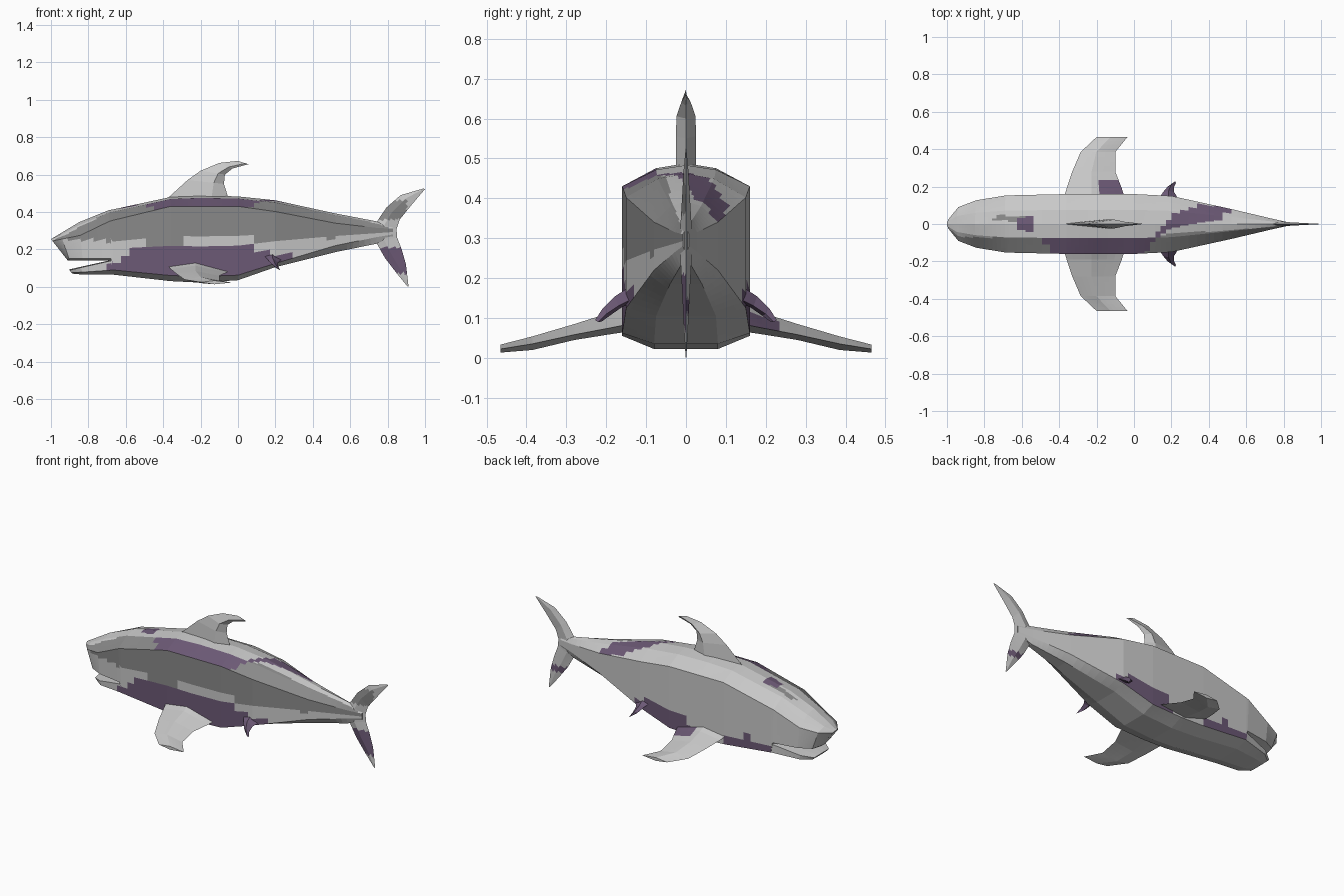
import bpy, bmesh
from mathutils import Vector


def material(name, col):
    m = bpy.data.materials.new(name)
    m.diffuse_color = (*col, 1)
    return m


MATS = [material("light_grey", (0.58, 0.58, 0.58)),
        material("slate_grey", (0.25, 0.25, 0.25)),
        material("dull_purple", (0.15, 0.10, 0.18))]
LIGHT, SLATE, PURPLE = 0, 1, 2


def inside(px, py, poly):
    """Even-odd point in polygon test."""
    hit = False
    for (ax, ay), (bx, by) in zip(poly, poly[1:] + poly[:1]):
        if (ay > py) != (by > py) and px < ax + (py - ay) / (by - ay) * (bx - ax):
            hit = not hit
    return hit


def loft(name, rings, rule=None, cuts=0):
    """Skin closed rings, optionally refine so paint patches get crisp borders."""
    bm = bmesh.new()
    vs = [[bm.verts.new(p) for p in r] for r in rings]
    n = len(rings[0])
    for a, b in zip(vs, vs[1:]):
        for i in range(n):
            j = (i + 1) % n
            bm.faces.new((a[i], a[j], b[j], b[i]))
    if cuts:
        bmesh.ops.subdivide_edges(bm, edges=bm.edges[:], cuts=cuts, use_grid_fill=True)
    bmesh.ops.holes_fill(bm, edges=[e for e in bm.edges if e.is_boundary], sides=0)
    bmesh.ops.recalc_face_normals(bm, faces=bm.faces[:])
    if rule:
        for f in bm.faces:
            f.material_index = rule(f.calc_center_median(), f.normal)
    me = bpy.data.meshes.new(name)
    bm.to_mesh(me)
    bm.free()
    for m in MATS:
        me.materials.append(m)
    ob = bpy.data.objects.new(name, me)
    bpy.context.collection.objects.link(ob)
    return ob


def hull_ring(xt, xb, zt, zs, zl, zb, w):
    """Slab-sided section: crown, shoulder, lower flank, keel."""
    half = [(0, zt), (0.47 * w, zt - 0.22 * (zt - zs)), (w, zs), (w, zl), (0.5 * w, zb), (0, zb)]
    pts = half + [(-y, z) for y, z in half[-2:0:-1]]
    return [(xt + (xb - xt) * (zt - z) / (zt - zb), y, z) for y, z in pts]


def fin_ring(lead, trail, thick, ridge=0.5):
    """Diamond section between leading and trailing edge."""
    a, b, t = Vector(lead), Vector(trail), Vector(thick)
    m = a.lerp(b, ridge)
    return [a, m + t, b, m - t]


# Paint patches: side patches in x,z and back patches in x,y
FLANK_PURPLE = [(-0.72, 0.06), (-0.70, 0.11), (-0.60, 0.16), (-0.50, 0.235), (-0.20, 0.24), (-0.19, 0.20),
                (0.05, 0.21), (0.20, 0.175), (0.30, 0.165), (0.22, 0.10), (0.0, 0.05), (-0.35, 0.05)]
FLANK_LIGHT = [(-1.1, 0.26), (-0.80, 0.25), (-0.50, 0.235), (-0.15, 0.25), (0.50, 0.26), (0.74, 0.29),
               (1.1, 0.30), (1.1, -0.1), (-1.1, -0.1)]
FAR_PURPLE = [[(-0.75, 0.05), (-0.70, 0.12), (-0.50, 0.15), (-0.35, 0.10), (-0.35, 0.05)],
              [(-0.15, 0.05), (-0.10, 0.17), (0.10, 0.19), (0.28, 0.16), (0.2, 0.1), (0.0, 0.05)]]
BACK_PURPLE = [[(0.08, -0.10), (0.17, 0.01), (0.24, 0.07), (0.36, 0.105), (0.52, 0.085), (0.46, 0.02), (0.2, -0.02)],
               [(-0.64, -0.02), (-0.62, 0.03), (-0.53, 0.04), (-0.52, 0.0), (-0.57, -0.05)],
               [(-0.50, -0.07), (-0.42, -0.17), (0.05, -0.17), (0.12, -0.07)]]
BACK_SLATE = [[(-0.76, 0.02), (-0.73, 0.05), (-0.57, 0.035), (-0.62, 0.0), (-0.69, 0.02)],
              [(-1.0, -0.02), (-0.93, -0.07), (-0.50, -0.075), (0.12, -0.073), (0.2, -0.05),
               (0.5, -0.035), (0.8, -0.01), (0.8, -0.2), (-1.0, -0.2)]]


def body_paint(c, n):
    if n.z < -0.55:
        return LIGHT
    if n.z > 0.4:
        if any(inside(c.x, c.y, p) for p in BACK_PURPLE):
            return PURPLE
        return SLATE if any(inside(c.x, c.y, p) for p in BACK_SLATE) else LIGHT
    if c.y > 0:
        return PURPLE if any(inside(c.x, c.z, p) for p in FAR_PURPLE) else LIGHT
    if inside(c.x, c.z, FLANK_PURPLE):
        return PURPLE
    return LIGHT if inside(c.x, c.z, FLANK_LIGHT) else SLATE


# Body with upper jaw
loft("body", [hull_ring(*s) for s in [
    (-1.00, -0.91, .255, .245, .15, .14, .025),
    (-0.95, -0.90, .285, .255, .15, .14, .09),
    (-0.85, -0.83, .345, .275, .15, .14, .127),
    (-0.69, -0.68, .410, .350, .15, .14, .152),
    (-0.67, -0.67, .413, .355, .09, .065, .153),
    (-0.36, -0.36, .480, .430, .06, .030, .16),
    (-0.20, -0.20, .488, .430, .055, .022, .16),
    (0.00, 0.00, .483, .430, .062, .035, .16),
    (0.20, 0.20, .462, .402, .125, .105, .15),
    (0.52, 0.52, .392, .340, .22, .185, .08),
    (0.74, 0.74, .350, .315, .265, .230, .028),
    (0.83, 0.83, .320, .310, .28, .270, .008)]], body_paint, 6)

# Lower jaw
loft("lower_jaw", [hull_ring(*s) for s in [
    (-0.905, -0.885, .092, .088, .076, .07, .07),
    (-0.84, -0.83, .107, .103, .078, .065, .115),
    (-0.66, -0.66, .147, .143, .09, .065, .153)]],
    lambda c, n: PURPLE if c.y < 0 and c.x > -0.7 and c.z < 0.12 and abs(n.y) > 0.6 else LIGHT, 3)

# Dorsal fin
loft("dorsal_fin", [fin_ring((a, 0, b), (c, 0, d), (0, t, 0), 0.72) for a, b, c, d, t in [
    (-.38, .47, -.05, .47, .025), (-.27, .57, -.075, .55, .025), (-.20, .62, -.07, .60, .024),
    (-.10, .662, -.03, .632, .012), (0, .673, .055, .655, .001)]])


# Upright tail fin
def tail_paint(c, n):
    if c.z < 0.22:
        edge = 0.07 if n.y < 0 else 0.11
        return PURPLE if edge < c.z < (0.21 if n.y < 0 else 0.15) else LIGHT
    return SLATE if n.y < 0 and 0.36 < c.z < 0.46 and c.x < 0.9 else LIGHT


loft("tail_fin", [fin_ring((a, 0, b), (c, 0, d), (0, t, 0), 0.4) for a, b, c, d, t in [
    (.99, .525, 1.0, .522, .001), (.87, .49, .93, .44, .006), (.795, .425, .865, .36, .010),
    (.74, .345, .848, .31, .014), (.74, .235, .85, .265, .014), (.785, .155, .875, .20, .010),
    (.85, .07, .898, .12, .006), (.905, .003, .912, .0, .001)]], tail_paint, 4)

for s, side in ((1, "left"), (-1, "right")):
    # Pectoral fins
    loft("pectoral_fin_" + side, [fin_ring((a, s * y, za), (b, s * y, zb), (0, 0, t), 0.45)
         for y, a, za, b, zb, t in [
        (.14, -.375, .115, -.05, .085, .035), (.19, -.36, .095, -.065, .075, .027),
        (.28, -.33, .070, -.10, .058, .020), (.385, -.285, .038, -.10, .035, .017),
        (.465, -.20, .024, -.035, .022, .010)]],
        lambda c, n, s=s: PURPLE if s > 0 and n.z > 0 and c.x > -0.2 and c.y < 0.23 else LIGHT, 3)
    # Small pelvic fins
    loft("pelvic_fin_" + side, [fin_ring((a, s * y, za), (b, s * y, zb), (0, s * .008, t), 0.5)
         for y, a, za, b, zb, t in [
        (.13, .13, .175, .24, .15, .018), (.17, .155, .15, .215, .13, .014),
        (.20, .18, .12, .215, .11, .010), (.22, .215, .095, .225, .09, .002)]],
        lambda c, n: PURPLE)
